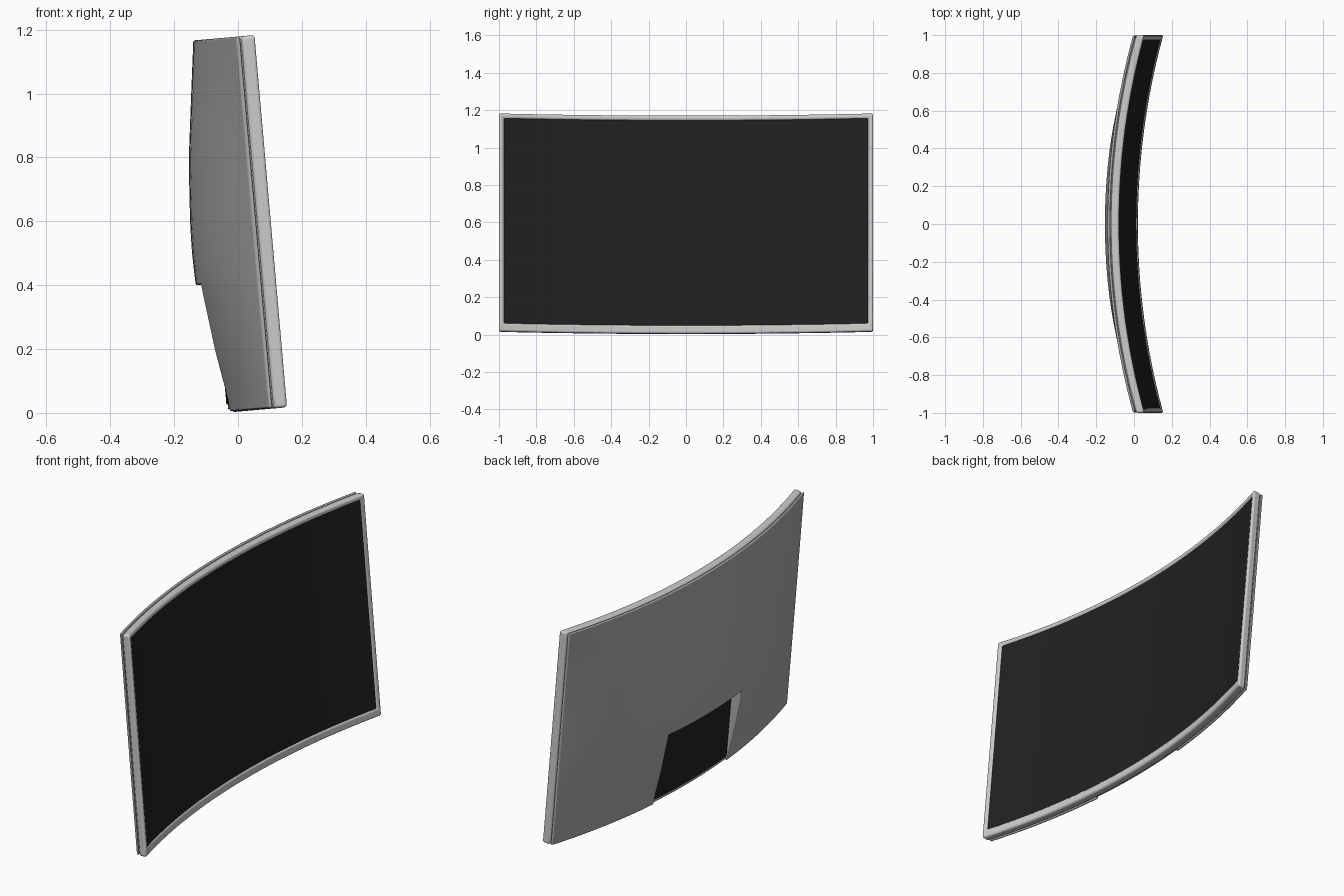
import bpy, bmesh, math

if "Cube" in bpy.data.objects:
    bpy.data.objects.remove(bpy.data.objects["Cube"])

TILT = math.radians(5)
R = 3.77                      # radius of the horizontal screen curve
FRONT = 0.022                 # front depth at the middle


def curve(y):
    return FRONT + R - math.sqrt(R * R - y * y)


# vertical bulge of the rear cover: (height, depth)
BULGE = [(0, 0), (0.04, 0.003), (0.2, 0.032), (0.41, 0.060), (0.5, 0.063), (0.6, 0.061),
         (0.8, 0.048), (1.0, 0.023), (1.18, 0.0)]


def bulge(y, v):
    for (a, p), (b, q) in zip(BULGE, BULGE[1:]):
        if v <= b:
            d = p + (q - p) * (v - a) / (b - a)
            break
    return d * max(0, 1 - abs(y) ** 2.5)


def steps(stops, size):
    out = [stops[0]]
    for a, b in zip(stops, stops[1:]):
        n = max(1, round((b - a) / size))
        out += [a + (b - a) * i / n for i in range(1, n + 1)]
    return out


def material(name, g):
    m = bpy.data.materials.new(name)
    m.diffuse_color = (g, g, g, 1)
    m.use_nodes = True
    m.node_tree.nodes["Principled BSDF"].inputs["Base Color"].default_value = m.diffuse_color
    return m


def panel(name, ys, vs, front, back, hole=None, bevel=0.0, mat=None):
    """Closed curved slab over a y/height grid, with an optional hole (y0, y1, v0, v1)."""
    bm = bmesh.new()
    cache = {}

    def vert(i, j, side):
        if (i, j, side) not in cache:
            y, v = ys[i], vs[j]
            u = curve(y) + (back if side else front)(y, v)
            cache[i, j, side] = bm.verts.new((
                u * math.cos(TILT) - v * math.sin(TILT), y,
                u * math.sin(TILT) + v * math.cos(TILT)))
        return cache[i, j, side]

    def solid(i, j):
        if not (0 <= i < len(ys) - 1 and 0 <= j < len(vs) - 1):
            return False
        y, v = (ys[i] + ys[i + 1]) / 2, (vs[j] + vs[j + 1]) / 2
        return not (hole and hole[0] < y < hole[1] and hole[2] < v < hole[3])

    for i in range(len(ys) - 1):
        for j in range(len(vs) - 1):
            if not solid(i, j):
                continue
            ring = [(i, j), (i + 1, j), (i + 1, j + 1), (i, j + 1)]
            bm.faces.new([vert(*p, 0) for p in ring])
            bm.faces.new([vert(*p, 1) for p in reversed(ring)])
            near = [(i, j - 1), (i + 1, j), (i, j + 1), (i - 1, j)]
            for k in range(4):
                if not solid(*near[k]):
                    a, b = ring[k], ring[(k + 1) % 4]
                    bm.faces.new([vert(*b, 0), vert(*a, 0), vert(*a, 1), vert(*b, 1)])
    bmesh.ops.recalc_face_normals(bm, faces=bm.faces)
    me = bpy.data.meshes.new(name)
    bm.to_mesh(me)
    bm.free()
    ob = bpy.data.objects.new(name, me)
    bpy.context.collection.objects.link(ob)
    if mat:
        me.materials.append(mat)
    if bevel:
        m = ob.modifiers.new("rounded_edges", 'BEVEL')
        m.width, m.segments, m.limit_method = bevel, 3, 'ANGLE'
        m.angle_limit = math.radians(40)
    bpy.ops.object.select_all(action='DESELECT')
    bpy.context.view_layer.objects.active = ob
    ob.select_set(True)
    bpy.ops.object.shade_smooth_by_angle(angle=math.radians(35))
    return ob


def flat(d):
    return lambda y, v: d


black = material("black", 0.015)
grey = material("dark_grey", 0.42)

# front bezel ring
panel("bezel", steps([-1, -0.973, 0.973, 1], 0.06), [0.004, 0.049, 1.147, 1.174],
      flat(0), flat(-0.042), (-0.973, 0.973, 0.049, 1.147), 0.01)

# display set just behind the bezel front
panel("screen", steps([-0.98, 0.98], 0.06), [0.044, 1.152], flat(-0.006), flat(-0.035), mat=black)

# recessed core forming the groove between bezel and rear cover
panel("core", steps([-0.988, 0.988], 0.06), [0.014, 1.164], flat(-0.036), flat(-0.052), mat=grey)

# bulged rear cover with a notch for the stand mount
panel("rear_cover", steps([-0.997, -0.31, 0.31, 0.997], 0.05),
      steps([0.007, 0.05, 0.41, 1.174], 0.05), flat(-0.047),
      lambda y, v: -0.059 - bulge(y, v), (-0.31, 0.31, 0, 0.41), 0.005, grey)

# black floor of the notch
panel("mount_recess", steps([-0.32, 0.32], 0.06), [0.03, 0.42], flat(-0.045), flat(-0.056), mat=black)
